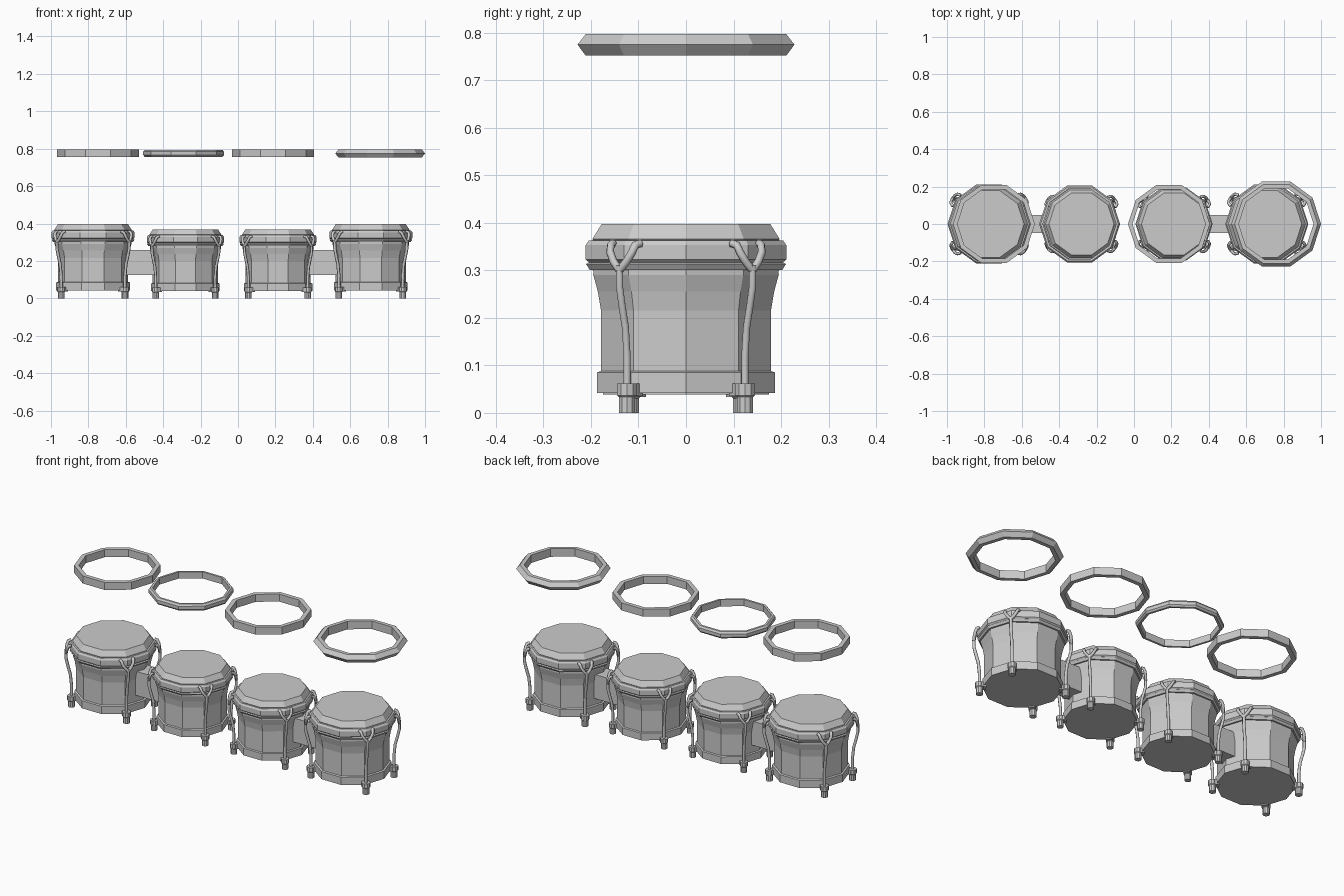
import bpy, bmesh, math
from math import cos, sin, radians

if "Cube" in bpy.data.objects:
    bpy.data.objects.remove(bpy.data.objects["Cube"])


def lathe(name, profile, cx, s=1.0, closed=False, sides=10, cy=0.0):
    """Spin an (r, z) profile; closed=True makes a ring, otherwise ends are capped."""
    bm = bmesh.new()
    loops = [[bm.verts.new((cx + s * r * cos(2 * math.pi * i / sides),
                            cy + s * r * sin(2 * math.pi * i / sides), s * z))
              for i in range(sides)] for r, z in profile]
    n = len(loops)
    for k in range(n if closed else n - 1):
        a, b = loops[k], loops[(k + 1) % n]
        for i in range(sides):
            j = (i + 1) % sides
            bm.faces.new((a[i], a[j], b[j], b[i]))
    if not closed:
        bm.faces.new(loops[0])
        bm.faces.new(loops[-1])
    bmesh.ops.recalc_face_normals(bm, faces=bm.faces)
    me = bpy.data.meshes.new(name)
    bm.to_mesh(me)
    bm.free()
    ob = bpy.data.objects.new(name, me)
    bpy.context.collection.objects.link(ob)
    return ob


def box(name, centre, size, turn=0.0):
    bpy.ops.mesh.primitive_cube_add(size=1, location=centre, rotation=(0, 0, turn))
    ob = bpy.context.object
    ob.name = name
    ob.scale = size
    return ob


def rods(name, paths, cx, s, radius=0.0085):
    """Bent rods; each path point is (angle, r, z) around the drum axis."""
    cu = bpy.data.curves.new(name, 'CURVE')
    cu.dimensions = '3D'
    cu.bevel_depth = radius * s
    cu.bevel_resolution = 1
    cu.use_fill_caps = True
    for path in paths:
        sp = cu.splines.new('POLY')
        sp.points.add(len(path) - 1)
        for p, (a, r, z) in zip(sp.points, path):
            t = radians(a)
            p.co = (cx + s * r * cos(t), s * r * sin(t), s * z, 1)
    ob = bpy.data.objects.new(name, cu)
    bpy.context.collection.objects.link(ob)
    return ob


BODY = [(0.197, 0.042), (0.197, 0.085), (0.188, 0.088), (0.188, 0.215),
        (0.195, 0.255), (0.205, 0.29), (0.205, 0.32)]
HOOP = [(0.19, 0.299), (0.213, 0.301), (0.221, 0.313), (0.215, 0.317),
        (0.222, 0.323), (0.222, 0.353), (0.215, 0.363), (0.19, 0.364)]
HEAD = [(0.2, 0.35), (0.207, 0.366), (0.187, 0.397)]


def drum(cx, s, label):
    # shell, tension hoop and skin
    lathe(f"{label}_shell", BODY, cx, s)
    lathe(f"{label}_hoop", HOOP, cx, s, closed=True)
    lathe(f"{label}_skin", HEAD, cx, s)
    for k, a in enumerate((36, 144, 216, 324)):
        t = radians(a)
        # foot with bracket to the base band
        lathe(f"{label}_foot_{k}", [(0.018, 0), (0.018, 0.033), (0.022, 0.037), (0.022, 0.062)],
              cx + s * 0.211 * cos(t), s, sides=10, cy=s * 0.211 * sin(t))
        box(f"{label}_bracket_{k}", (cx + s * 0.193 * cos(t), s * 0.193 * sin(t), s * 0.049),
            (0.03 * s, 0.035 * s, 0.026 * s), t)
        # tension rod with forked hook over the hoop
        stem = [(a, 0.211, 0.055), (a, 0.211, 0.12), (a, 0.217, 0.18), (a, 0.23, 0.23),
                (a, 0.238, 0.265), (a, 0.238, 0.31)]
        forks = [[(a, 0.238, 0.3), (a + d * 4, 0.237, 0.318), (a + d * 7, 0.234, 0.338),
                  (a + d * 8, 0.228, 0.353), (a + d * 9.5, 0.215, 0.357)] for d in (-1, 1)]
        rods(f"{label}_hook_{k}", [stem] + forks, cx, s)


# four drums in two pairs
for cx, s, label in ((-0.775, 1, "left_large_drum"), (-0.281, 0.93, "left_small_drum"),
                     (0.214, 0.93, "right_small_drum"), (0.71, 1, "right_large_drum")):
    drum(cx, s, label)

# bridge blocks joining each pair
for x, label in ((-0.522, "left"), (0.458, "right")):
    box(f"{label}_bridge", (x, 0, 0.192), (0.19, 0.095, 0.135))

# loose hoops floating above, each with its own cross-section
SQUARE = [(0.195, 0.755), (0.219, 0.755), (0.219, 0.797), (0.195, 0.797)]
ROUND = [(0.196, 0.757), (0.208, 0.757), (0.216, 0.766), (0.216, 0.784),
         (0.208, 0.794), (0.196, 0.794)]
WEDGE = [(0.2, 0.752), (0.222, 0.752), (0.24, 0.775), (0.222, 0.797), (0.2, 0.797)]
for i, (cx, prof) in enumerate(((-0.749, SQUARE), (-0.291, ROUND), (0.187, SQUARE), (0.76, WEDGE))):
    lathe(f"loose_hoop_{i + 1}", prof, cx, closed=True)
